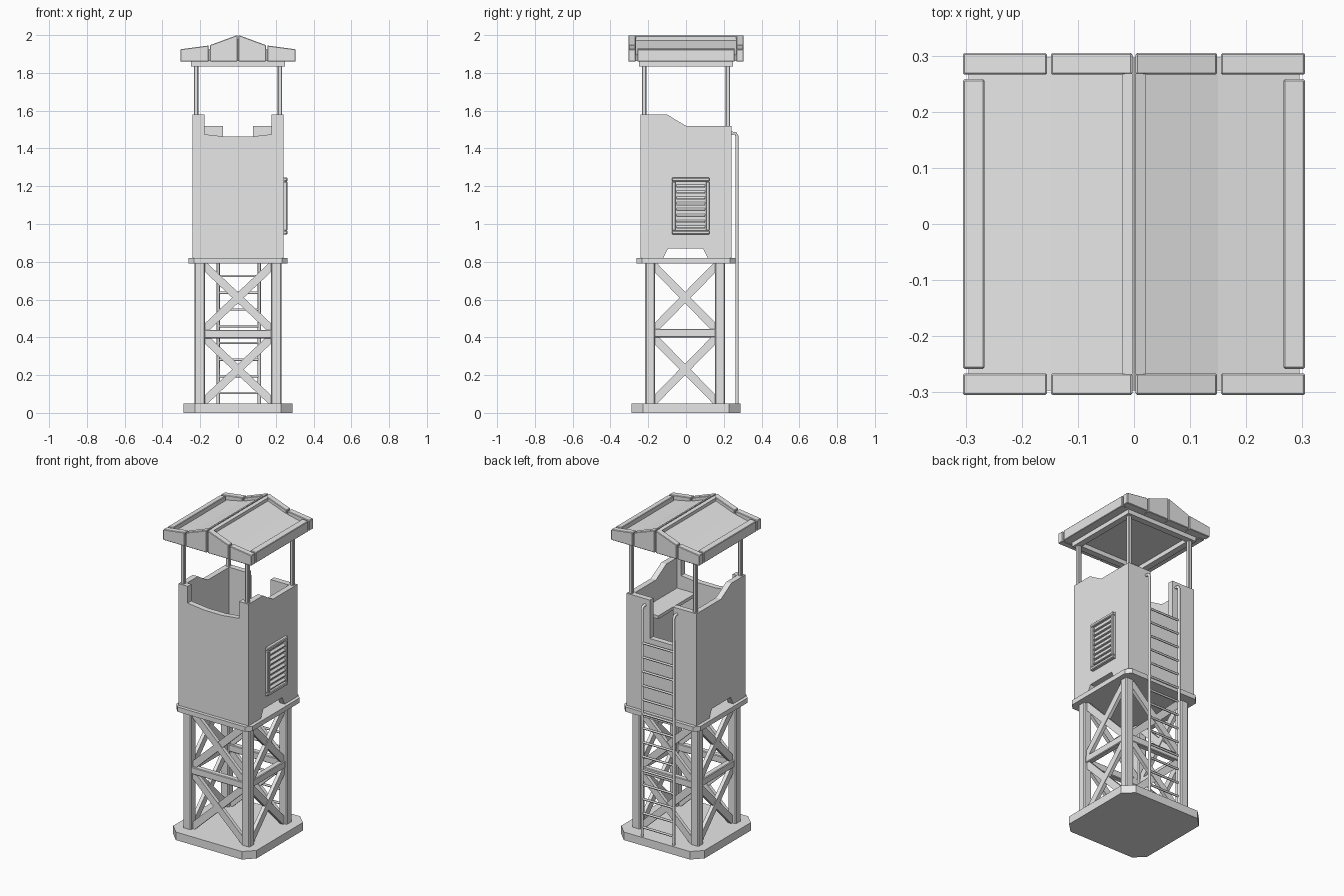
import bpy
from mathutils import Vector

cube = bpy.data.objects.get("Cube")
if cube:
    bpy.data.objects.remove(cube, do_unlink=True)

grey = bpy.data.materials.new("plain_grey")
grey.diffuse_color = (0.8, 0.8, 0.8, 1)
grey.use_nodes = True
grey.node_tree.nodes["Principled BSDF"].inputs["Base Color"].default_value = (0.8, 0.8, 0.8, 1)


def make(name, verts, faces, bevel=0):
    mesh = bpy.data.meshes.new(name)
    mesh.from_pydata(verts, [], faces)
    mesh.materials.append(grey)
    obj = bpy.data.objects.new(name, mesh)
    bpy.context.collection.objects.link(obj)
    if bevel:
        mod = obj.modifiers.new("edge", "BEVEL")
        mod.width, mod.segments = bevel, 1
    return obj


def prism(name, pts, axis, lo, hi, bevel=0):
    """Extrude a counter-clockwise outline (xz, yz or xy) along the given axis."""
    put = {"x": lambda a, b, d: (d, a, b),
           "y": lambda a, b, d: (a, d, b),
           "z": lambda a, b, d: (a, b, d)}[axis]
    if axis == "y":
        lo, hi = hi, lo
    n = len(pts)
    verts = [put(a, b, d) for d in (lo, hi) for a, b in pts]
    faces = [list(range(n))[::-1], list(range(n, 2 * n))]
    faces += [(i, (i + 1) % n, (i + 1) % n + n, i + n) for i in range(n)]
    return make(name, verts, faces, bevel)


def box(name, x, y, z, bevel=0):
    pts = [(x[0], y[0]), (x[1], y[0]), (x[1], y[1]), (x[0], y[1])]
    return prism(name, pts, "z", z[0], z[1], bevel)


def octagon(name, half, cut, z):
    a, b = half, half - cut
    prism(name, [(b, -a), (a, -b), (a, b), (b, a), (-b, a), (-a, b), (-a, -b), (-b, -a)], "z", *z)


def bar(name, p, q, width, depth, normal):
    """Flat bar between two points, its depth along the normal."""
    p, q, n = Vector(p), Vector(q), Vector(normal)
    side = (q - p).normalized().cross(n) * width / 2
    n = n * depth / 2
    verts = [e + s * side + t * n for e in (p, q) for s, t in ((-1, -1), (1, -1), (1, 1), (-1, 1))]
    faces = [(0, 1, 2, 3), (7, 6, 5, 4)] + [(i, i + 4, (i + 1) % 4 + 4, (i + 1) % 4) for i in range(4)]
    obj = make(name, verts, faces)
    obj.data.flip_normals() if obj.data.polygons[0].normal.dot(p - q) < 0 else None


def tube(name, points, radius):
    curve = bpy.data.curves.new(name, "CURVE")
    curve.dimensions = "3D"
    curve.bevel_depth, curve.bevel_resolution, curve.use_fill_caps = radius, 1, True
    line = curve.splines.new("POLY")
    line.points.add(len(points) - 1)
    for point, co in zip(line.points, points):
        point.co = (*co, 1)
    curve.materials.append(grey)
    bpy.context.collection.objects.link(bpy.data.objects.new(name, curve))


# Ground slab and platform
octagon("ground_slab", 0.288, 0.06, (0, 0.05))
octagon("platform", 0.263, 0.03, (0.79, 0.82))

# Legs
for sx in (-1, 1):
    for y in (-0.19, 0.18):
        x = sx * 0.202
        box("leg", (x - 0.028, x + 0.028), (y - 0.026, y + 0.026), (0.04, 0.8), 0.006)

# Cross braces and middle beams on all four sides
for s in (-1, 1):
    mid = -0.005 + s * 0.185
    for lo, hi in ((0.06, 0.4), (0.44, 0.78)):
        for k, d in ((-1, 0), (1, 0.004)):
            bar("end_brace", (-k * 0.18, mid + d, lo), (k * 0.18, mid + d, hi), 0.042, 0.022, (0, 1, 0))
            bar("side_brace", (s * 0.2 + d, -0.005 - k * 0.167, lo),
                (s * 0.2 + d, -0.005 + k * 0.167, hi), 0.042, 0.022, (1, 0, 0))
    box("end_beam", (-0.18, 0.18), (mid - 0.018, mid + 0.018), (0.395, 0.44), 0.004)
    box("side_beam", (s * 0.2 - 0.018, s * 0.2 + 0.018), (-0.17, 0.16), (0.4, 0.445), 0.004)

# Cabin walls
W, T = 0.242, 0.035
I = W - T
prism("front_wall", [(-W, 0.82), (W, 0.82), (W, 1.58), (0.178, 1.58), (0.178, 1.475), (0.06, 1.462),
                     (-0.06, 1.462), (-0.178, 1.475), (-0.178, 1.58), (-W, 1.58)], "y", -W, -I)
prism("back_wall", [(-W, 0.82), (W, 0.82), (W, 1.52), (0.08, 1.52), (0.08, 1.28),
                    (-0.08, 1.28), (-0.08, 1.52), (-W, 1.52)], "y", I, W)
side = [(-I, 0.82), (-0.12, 0.82), (-0.095, 0.87), (0.09, 0.87), (0.115, 0.82), (I, 0.82),
        (I, 1.52), (0, 1.52), (-0.06, 1.555), (-0.1, 1.58), (-I, 1.58)]
prism("right_side_wall", side, "x", -W, -I)
prism("left_side_wall", side, "x", I, W)
box("inner_shelf", (0.08, I), (-I, 0.16), (1.37, 1.39))

# Louvred vent
y0, y1, z0, z1 = -0.075, 0.125, 0.945, 1.245
box("vent_back", (W - 0.002, W + 0.004), (y0, y1), (z0, z1))
for z in (z0, z1 - 0.02):
    box("vent_frame", (W - 0.002, 0.262), (y0, y1), (z, z + 0.02), 0.004)
for y in (y0, y1 - 0.02):
    box("vent_frame", (W - 0.002, 0.262), (y, y + 0.02), (z0 + 0.02, z1 - 0.02), 0.004)
for i in range(8):
    z = 0.975 + i * 0.031
    prism("vent_slat", [(W, z), (0.258, z), (0.258, z + 0.006), (W, z + 0.02)],
          "y", y0 + 0.025, y1 - 0.025)

# Roof posts
for x in (-0.222, 0.222):
    for y in (-0.222, 0.222):
        box("roof_post", (x - 0.012, x + 0.012), (y - 0.012, y + 0.012), (1.5, 1.85), 0.004)

# Frame under the roof
for s in (-1, 1):
    a, b = sorted((s * 0.25, s * 0.21))
    box("roof_frame_side", (a, b), (-0.25, 0.25), (1.835, 1.865))
    box("roof_frame_end", (-0.21, 0.21), (a, b), (1.835, 1.865))

# Roof: sunken panels, then raised ridge, eaves and gable trim
prism("roof_panels", [(-0.295, 1.862), (0.295, 1.862), (0.295, 1.895), (0.15, 1.925), (0, 1.98),
                      (-0.15, 1.925), (-0.295, 1.895)], "y", -0.297, 0.297)
for s in (-1, 1):
    def outline(pts):
        return pts if s > 0 else [(-x, z) for x, z in reversed(pts)]
    prism("ridge_trim", outline([(0.003, 1.95), (0.021, 1.95), (0.021, 1.992), (0.003, 1.999)]),
          "y", -0.268, 0.268)
    prism("eave_trim", outline([(0.266, 1.86), (0.305, 1.86), (0.305, 1.925), (0.266, 1.93)]),
          "y", -0.258, 0.258, 0.003)
    for e in (-0.305, 0.266):
        prism("inner_gable_trim", outline([(0.003, 1.86), (0.148, 1.86), (0.148, 1.947), (0.003, 2.0)]),
              "y", e, e + 0.039, 0.003)
        prism("outer_gable_trim", outline([(0.155, 1.86), (0.305, 1.86), (0.305, 1.925), (0.155, 1.945)]),
              "y", e, e + 0.039, 0.003)

# Ladder
for x in (-0.105, 0.113):
    tube("ladder_rail", [(x, 0.27, 0.04), (x, 0.27, 1.465), (x, 0.262, 1.48), (x, 0.235, 1.482)], 0.009)
for i in range(14):
    z = 0.105 + i * 0.0885
    tube("ladder_rung", [(-0.105, 0.27, z), (0.113, 0.27, z)], 0.007)
